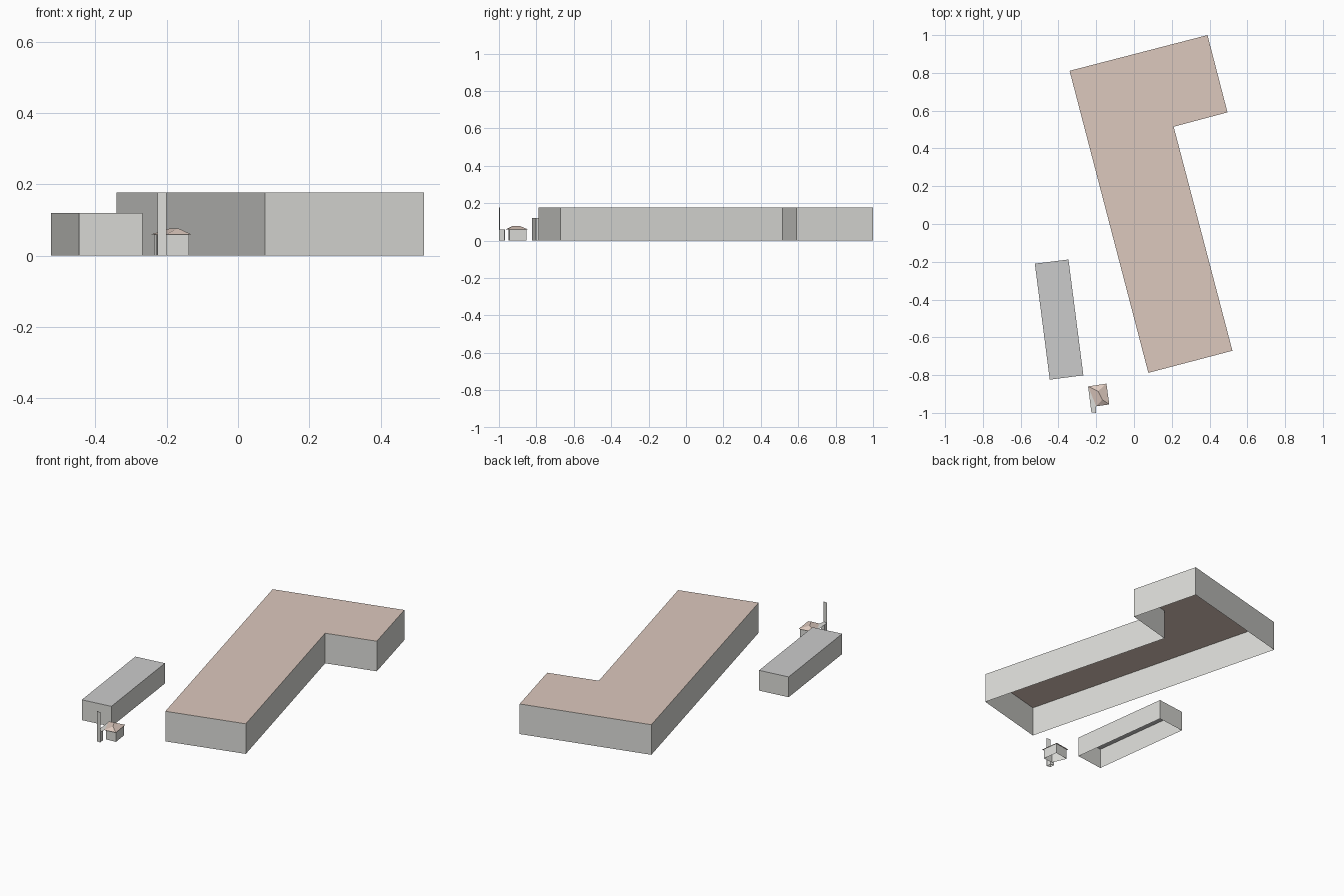
import bpy
import bmesh

if "Cube" in bpy.data.objects:
    bpy.data.objects.remove(bpy.data.objects["Cube"])


def material(name, color):
    m = bpy.data.materials.new(name)
    m.diffuse_color = (*color, 1)
    m.use_nodes = True
    m.node_tree.nodes["Principled BSDF"].inputs["Base Color"].default_value = m.diffuse_color
    return m


def build(name, verts, faces, mats=(), roof_faces=()):
    me = bpy.data.meshes.new(name)
    me.from_pydata(verts, [], faces)
    for m in mats:
        me.materials.append(m)
    for i in roof_faces:
        me.polygons[i].material_index = 1
    bm = bmesh.new()
    bm.from_mesh(me)
    bmesh.ops.recalc_face_normals(bm, faces=bm.faces)
    bm.to_mesh(me)
    bm.free()
    ob = bpy.data.objects.new(name, me)
    bpy.context.collection.objects.link(ob)
    return ob


def block(name, outline, height, roof=None, capped=True):
    """Walls around a counter-clockwise outline, open below, optional flat roof."""
    n = len(outline)
    verts = [(x, y, z) for z in (0, height) for x, y in outline]
    faces = [(i, (i + 1) % n, n + (i + 1) % n, n + i) for i in range(n)]
    if capped:
        faces.append(tuple(range(n, 2 * n)))
    return build(name, verts, faces, (wall, roof or wall), [n] if capped else [])


wall = material("wall", (0.72, 0.72, 0.69))
clay = material("clay_roof", (0.72, 0.58, 0.51))
slate = material("slate_roof", (0.54, 0.55, 0.53))

# L-shaped main hall
block("main_hall", [(-0.341, 0.811), (0.076, -0.788), (0.521, -0.671),
                    (0.21, 0.515), (0.495, 0.591), (0.389, 1.0)], 0.178, clay)

# Long low outbuilding
block("outbuilding", [(-0.525, -0.21), (-0.446, -0.824),
                      (-0.268, -0.801), (-0.347, -0.188)], 0.12, slate)

# Gatehouse walls
block("gatehouse_walls", [(-0.236, -0.866), (-0.2, -0.95),
                          (-0.137, -0.945), (-0.149, -0.853)], 0.06, capped=False)

# Hipped roof with overhanging eaves
eaves = [(-0.243, -0.86), (-0.2, -0.965), (-0.131, -0.955), (-0.146, -0.845)]
build("gatehouse_roof",
      [(x, y, 0.06) for x, y in eaves] + [(-0.19, -0.885, 0.077), (-0.168, -0.93, 0.077)],
      [(0, 1, 5, 4), (1, 2, 5), (2, 3, 4, 5), (3, 0, 4), (3, 2, 1, 0)],
      (wall, clay), range(5))

# Flat canopy linking the gatehouse to the pier
build("canopy", [(x, y, 0.06) for x, y in
                 [(-0.243, -0.86), (-0.226, -0.996), (-0.202, -1.0), (-0.2, -0.955)]],
      [(0, 1, 2, 3)], (wall,))

# Pier under the canopy and the tall sign panel in front
block("canopy_pier", [(-0.226, -0.996), (-0.202, -0.999),
                      (-0.206, -0.97), (-0.229, -0.967)], 0.06)
block("tall_panel", [(-0.226, -0.997), (-0.201, -1.0),
                     (-0.201, -0.998), (-0.226, -0.995)], 0.178)
